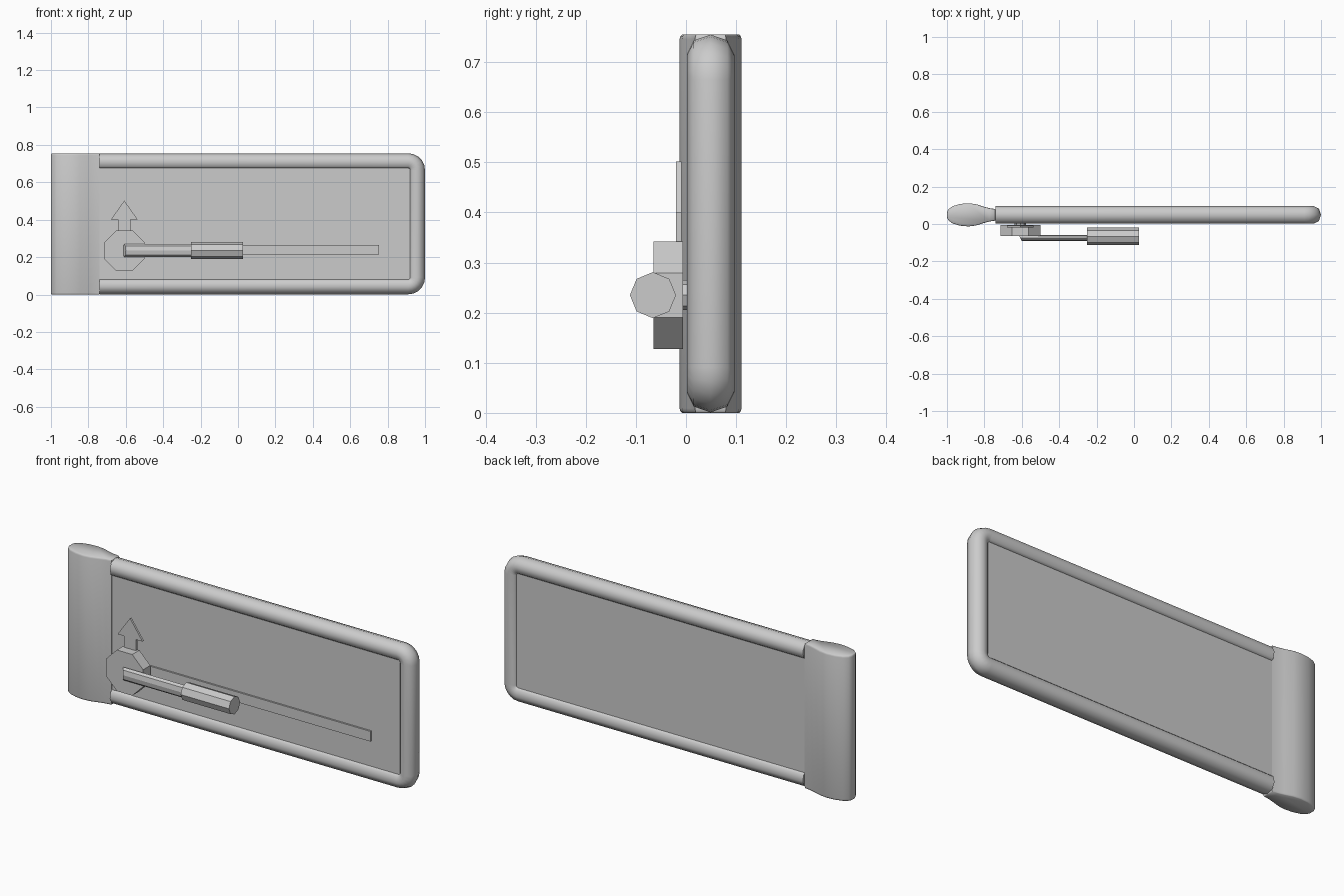
import bpy, bmesh, math

if "Cube" in bpy.data.objects:
    bpy.data.objects.remove(bpy.data.objects["Cube"])


def finish(bm, name, smooth=None):
    bmesh.ops.recalc_face_normals(bm, faces=bm.faces)
    me = bpy.data.meshes.new(name)
    bm.to_mesh(me)
    bm.free()
    ob = bpy.data.objects.new(name, me)
    bpy.context.collection.objects.link(ob)
    if smooth:
        bpy.ops.object.select_all(action='DESELECT')
        ob.select_set(True)
        bpy.context.view_layer.objects.active = ob
        bpy.ops.object.shade_smooth_by_angle(angle=math.radians(smooth))
    return ob


def loft(name, rings, smooth=None):
    """Skin a list of equal-length vertex rings and cap both ends."""
    bm = bmesh.new()
    vs = [[bm.verts.new(p) for p in r] for r in rings]
    n = len(vs[0])
    for a, b in zip(vs, vs[1:]):
        for i in range(n):
            j = (i + 1) % n
            bm.faces.new((a[i], a[j], b[j], b[i]))
    bm.faces.new(vs[0])
    bm.faces.new(vs[-1])
    return finish(bm, name, smooth)


def plate(name, outline, y0, y1):
    """Extrude an (x, z) outline along y."""
    return loft(name, [[(x, y, z) for x, z in outline] for y in (y0, y1)])


def rect(x0, x1, z0, z1):
    return [(x0, z0), (x1, z0), (x1, z1), (x0, z1)]


def ngon(n, r, start=0.0):
    return [(r * math.cos(start + math.tau * i / n), r * math.sin(start + math.tau * i / n)) for i in range(n)]


Y = 0.049   # centre plane of the door

# Hinge post: bulbous profile tapering to the door edge, rounded rims
half = [(-1.0, 0.014), (-0.992, 0.030), (-0.97, 0.046), (-0.93, 0.058), (-0.885, 0.062),
        (-0.845, 0.057), (-0.80, 0.043), (-0.77, 0.035), (-0.74, 0.031)]
profile = half + [(x, -y) for x, y in reversed(half)]
rings = []
for z, s in ((0, 0.92), (0.003, 0.97), (0.009, 1), (0.746, 1), (0.752, 0.97), (0.755, 0.92)):
    sx = 1 - (1 - s) * 0.35
    rings.append([(-0.87 + (x + 0.87) * sx, Y + y * s, z) for x, y in profile])
loft("hinge_post", rings, 60)

# Tubular frame: rounded outside, flat inner face, swept round a U-shaped path
rz, ry, cr = 0.040, 0.0475, 0.05
xr, zb, zt = 0.96, 0.041, 0.715
section = [(1, 0), (0.707, 0.707), (0, 1), (-0.76, 0.84), (-1, 0.62),
           (-1, -0.62), (-0.76, -0.84), (0, -1), (0.707, -0.707)]
path = [((-0.74, zt), (0, 1))]
for cz, a0 in ((zt - cr, 90), (zb + cr, 0)):
    for k in range(6):
        a = math.radians(a0 - 18 * k)
        d = (math.cos(a), math.sin(a))
        path.append(((xr - cr + cr * d[0], cz + cr * d[1]), d))
path.append(((-0.74, zb), (0, -1)))
loft("tube_frame", [[(px + dx * rz * c, Y + ry * s, pz + dz * rz * c) for c, s in section]
                    for (px, pz), (dx, dz) in path], 80)

# Infill panel, as thick as the post's door edge
plate("door_panel", rect(-0.75, 0.945, 0.055, 0.70), Y - 0.03, Y + 0.03)

# Slide strip, pivot and direction arrow in front of the panel
cx, cz = -0.608, 0.235
plate("slide_strip", rect(cx, 0.755, 0.213, 0.266), 0.010, 0.022)
plate("hub_pivot", [(cx + a, cz + b) for a, b in ngon(8, 0.03)], -0.007, 0.022)
arrow = [(cx - 0.034, cz), (cx + 0.034, cz), (cx + 0.034, 0.40), (cx + 0.072, 0.40),
         (cx, 0.502), (cx - 0.072, 0.40), (cx - 0.034, 0.40)]
plate("arrow_marker", arrow, -0.02, -0.009)

# Octagonal latch hub
hub = [(cx + a, cz + b) for a, b in ngon(8, 0.107 / math.cos(math.pi / 8), math.pi / 8)]
plate("latch_hub", hub, -0.065, -0.006)


def bar(name, x0, x1, yc, ry, rz, slant=0.0):
    """Octagonal rod along x; slant skews the left end."""
    sec = ngon(8, 1)
    loft(name, [[(x - (slant * c if k == 0 else 0), yc - ry * c, cz + rz * s) for c, s in sec]
                for k, x in enumerate((x0, x1))])


# Lever rod and its grip
bar("lever_rod", -0.608, -0.24, -0.075, 0.016, 0.034, -0.008)
bar("lever_grip", -0.252, 0.026, -0.066, 0.046, 0.046)
